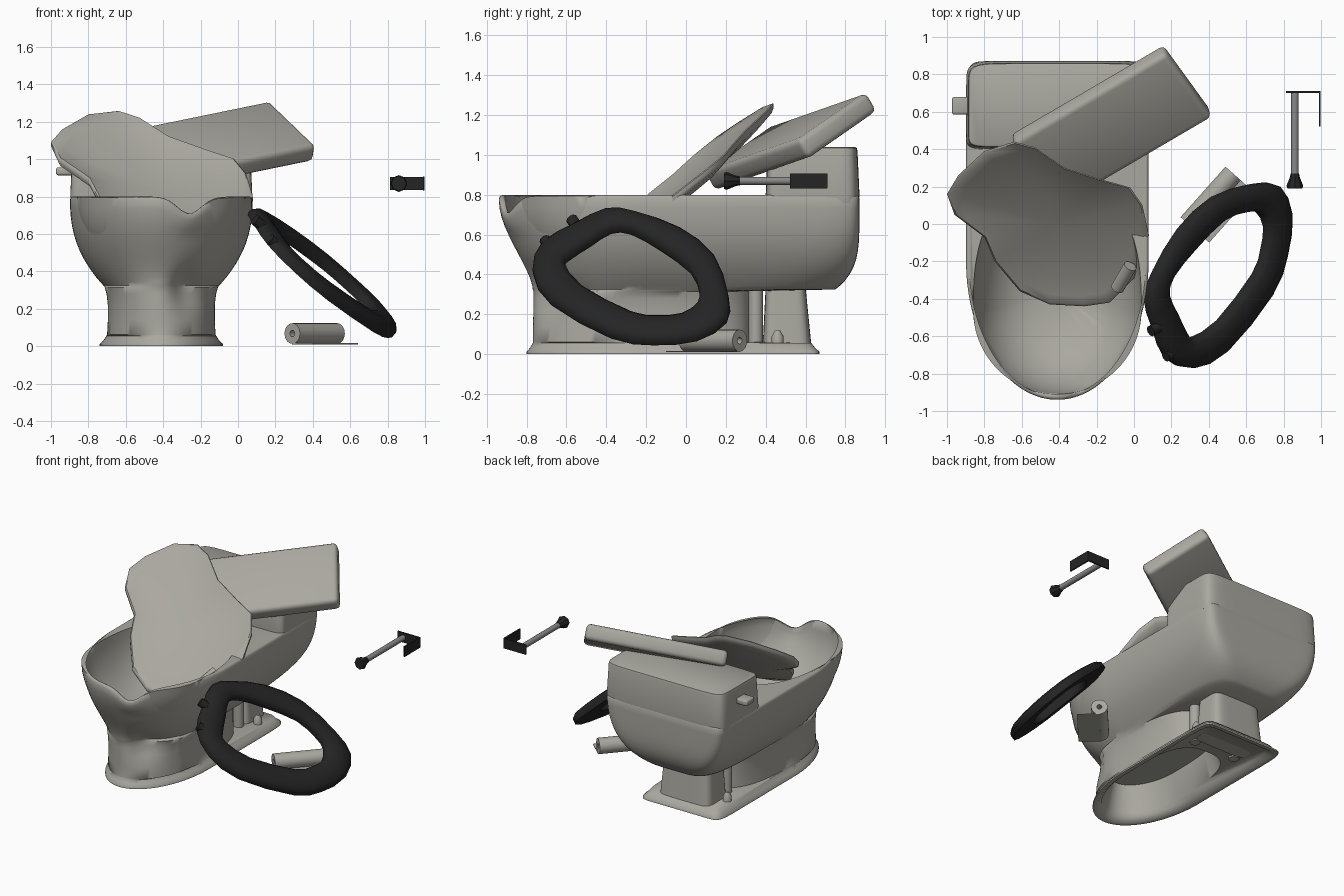
import bpy, bmesh, math
from mathutils import Vector as V

if "Cube" in bpy.data.objects:
    bpy.data.objects.remove(bpy.data.objects["Cube"])

CX = -0.41  # centre line of the toilet


def material(name, r, g, b):
    m = bpy.data.materials.new(name)
    m.diffuse_color = (r, g, b, 1)
    m.use_nodes = True
    m.node_tree.nodes["Principled BSDF"].inputs["Base Color"].default_value = m.diffuse_color
    return m


PORCELAIN = material("warm_grey_porcelain", 0.40, 0.39, 0.35)
BLACK = material("black_plastic", 0.018, 0.018, 0.018)
METAL = material("grey_metal", 0.25, 0.25, 0.25)


def finish(name, bm, mat, angle=40):
    bmesh.ops.recalc_face_normals(bm, faces=bm.faces)
    me = bpy.data.meshes.new(name)
    bm.to_mesh(me)
    bm.free()
    ob = bpy.data.objects.new(name, me)
    bpy.context.collection.objects.link(ob)
    me.materials.append(mat)
    bpy.ops.object.select_all(action='DESELECT')
    ob.select_set(True)
    bpy.context.view_layer.objects.active = ob
    bpy.ops.object.shade_smooth_by_angle(angle=math.radians(angle))
    return ob


def loft(name, rings, mat, wrap=False, angle=40):
    bm = bmesh.new()
    vs = [[bm.verts.new(p) for p in r] for r in rings]
    n = len(vs[0])
    pairs = list(zip(vs, vs[1:])) + ([(vs[-1], vs[0])] if wrap else [])
    for a, b in pairs:
        for i in range(n):
            j = (i + 1) % n
            bm.faces.new((a[i], a[j], b[j], b[i]))
    if not wrap:
        bm.faces.new(vs[0])
        bm.faces.new(vs[-1])
    return finish(name, bm, mat, angle)


def egg(z, y0, y1, hw, back=8, front=2, mid=None, n=96):
    """Horizontal outline: round front from y0, squarer back to y1."""
    mid = y0 + 0.4 * (y1 - y0) if mid is None else mid
    out = []
    for i in range(n):
        a = 2 * math.pi * (i + 0.5) / n
        c, s = math.cos(a), math.sin(a)
        e = back if s > 0 else front
        x = math.copysign(abs(c) ** (2 / e), c) * hw
        y = mid + (abs(s) ** (2 / e) * (y1 - mid) if s > 0
                   else -abs(s) ** (2 / e) * (mid - y0))
        out.append(V((CX + x, y, z)))
    return out


def circle(c, axis, r, n=20):
    axis = V(axis).normalized()
    u = axis.orthogonal().normalized()
    w = axis.cross(u)
    return [V(c) + r * (u * math.cos(2 * math.pi * i / n) + w * math.sin(2 * math.pi * i / n))
            for i in range(n)]


def rod(name, stops, mat, n=16):
    """Turned part: list of (centre, radius) along a straight axis."""
    axis = V(stops[-1][0]) - V(stops[0][0])
    return loft(name, [circle(c, axis, r, n) for c, r in stops], mat)


def box(name, c, u, v, w, mat, bevel=0.0):
    """Box from a centre and three half-axis vectors."""
    bm = bmesh.new()
    bmesh.ops.create_cube(bm, size=2)
    for p in bm.verts:
        x, y, z = p.co
        p.co = V(c) + V(u) * x + V(v) * y + V(w) * z
    bmesh.ops.recalc_face_normals(bm, faces=bm.faces)
    bm.normal_update()
    if bevel:
        bmesh.ops.bevel(bm, geom=bm.edges[:], offset=bevel, segments=3, profile=0.5, affect='EDGES')
    return finish(name, bm, mat)


def smooth_loop(pts):
    """Closed loop with a smooth extra point in every gap."""
    P = [V(p) for p in pts]
    n, out = len(P), []
    for i in range(n):
        a, b, c, d = P[i - 1], P[i], P[(i + 1) % n], P[(i + 2) % n]
        out += [b, (9 * (b + c) - a - d) / 16]
    return out


# Hollow foot and pedestal, from the inside out and up
rings = [egg(0.25, -0.68, 0.22, 0.21, 3), egg(0.06, -0.72, 0.28, 0.25, 3),
         egg(0.03, -0.74, 0.60, 0.27, 16), egg(0, -0.77, 0.64, 0.30, 16),
         egg(0, -0.80, 0.67, 0.33, 16), egg(0.012, -0.80, 0.67, 0.33, 16),
         egg(0.03, -0.785, 0.65, 0.31, 16), egg(0.055, -0.77, 0.63, 0.294, 16)]
rings += [egg(z, -0.768, 0.33, w, 3)
          for z, w in ((0.062, 0.29), (0.14, 0.286), (0.22, 0.286), (0.28, 0.293), (0.315, 0.303))]
# Flaring body that carries bowl and tank
for i in range(13):
    t = (i / 12) ** 1.3
    f = t ** 0.85
    rings.append(egg(0.325 + 0.46 * t, -0.772 - 0.168 * f * f * (3 - 2 * f),
                     0.75 + 0.121 * (1 - (1 - t) ** 5), 0.31 + 0.178 * (1 - (1 - t) ** 2.4),
                     5 + 15 * t, mid=-0.2))
# Rounded rim, then the basin
rings += [egg(0.797, -0.934, 0.865, 0.482, 20, mid=-0.2), egg(0.80, -0.922, 0.855, 0.473, 20, mid=-0.2)]
for i in range(12):
    a = math.radians(2 + 7.4 * i)
    s = math.cos(a) ** 0.8
    rings.append(egg(0.81 - 0.45 * math.sin(a), -0.36 - 0.55 * s, -0.36 + 0.57 * s, 0.45 * s, 2.6))
for ring in rings:
    for p in ring:
        # broken dip in the front rim
        if p.y < -0.5 and p.z > 0.6:
            p.z -= 0.09 * math.exp(-((p.x + 0.26) / 0.09) ** 2) * (p.z - 0.6) / 0.2
        # dent in the pedestal
        if p.y < -0.5 and 0.1 < p.z < 0.5:
            k = 0.06 * math.exp(-((p.x + 0.26) / 0.09) ** 2 - ((p.z - 0.3) / 0.1) ** 2)
            p.x -= k * 0.5
            p.y += k
loft("bowl", rings, PORCELAIN, angle=60)

# Tank upper part
loft("tank", [egg(z, 0.40 + d, 0.871 - d, 0.487 - d, 9, 14, 0.63)
              for z, d in ((0.76, 0.004), (0.80, 0), (1.02, 0.01), (1.035, 0.014), (1.04, 0.022))],
     PORCELAIN)
box("flush_handle", (-0.925, 0.632, 0.935), (0.048, 0, 0), (0, 0.047, 0), (0, 0, 0.021),
    PORCELAIN, 0.012)

# Rear support, pipes and floor bolts
loft("rear_support", [egg(0.04, 0.385, 0.63, 0.21, 6, 6), egg(0.34, 0.40, 0.60, 0.19, 6, 6)], PORCELAIN)
for side in (-1, 1):
    x = CX + side * 0.17
    rod("rear_pipe", [((x, 0.35, 0.04), 0.036), ((x, 0.35, 0.34), 0.036)], PORCELAIN)
    x = CX + side * 0.25
    rod("floor_bolt", [((x, 0.46, z), r) for z, r in ((0.04, 0.03), (0.09, 0.03), (0.12, 0.012))],
        PORCELAIN)

# Tank lid, knocked askew
A, B, D = V((-0.65, 0.43, 1.15)), V((0.17, 0.91, 1.318)), V((-0.40, 0.085, 0.91))
u, v = (B - A) / 2, (D - A) / 2
n = v.cross(u).normalized()
n = n if n.z > 0 else -n
box("tank_lid", A + u + v - n * 0.055, u, v, n * 0.055, PORCELAIN, 0.03)

# Broken seat cover: dished shard resting in the bowl
outline = [(-0.64, 0.44), (-0.80, 0.39), (-0.94, 0.26), (-1.0, 0.16), (-0.96, 0.05), (-0.80, -0.07),
           (-0.745, -0.20), (-0.61, -0.36), (-0.45, -0.43), (-0.265, -0.44), (-0.13, -0.42),
           (0.0, -0.29), (0.08, -0.06), (0.045, 0.10), (-0.02, 0.195), (-0.18, 0.24),
           (-0.37, 0.30), (-0.53, 0.41)]
centre = V((-0.42, 0.0))


def cover_ring(s, drop):
    out = []
    for p in outline:
        q = centre + (V(p) - centre) * s
        z = 0.945 + 0.75 * q.y - 0.12 * (q.x + 0.7)
        out.append(V((q.x, q.y, z - 0.07 * (1 - s ** 2.5) - drop)))
    return out


steps = (0.05, 0.35, 0.65, 0.88, 0.98)
loft("seat_cover", [cover_ring(s, 0) for s in steps] + [cover_ring(1, 0.01), cover_ring(1, 0.03)]
     + [cover_ring(s, 0.045) for s in reversed(steps)], PORCELAIN)
rod("cover_hinge", [((-0.09, -0.345, 0.65), 0.036), ((-0.02, -0.225, 0.74), 0.036)], PORCELAIN)

# Black seat ring leaning on the bowl
outer = smooth_loop([(0.645, 0.21), (0.78, 0.20), (0.845, 0.05), (0.82, -0.17), (0.74, -0.38),
                     (0.50, -0.68), (0.32, -0.77), (0.18, -0.72), (0.115, -0.56),
                     (0.07, -0.40), (0.12, -0.25), (0.25, -0.03), (0.43, 0.14)])
inner = smooth_loop([(0.60, 0.065), (0.67, 0.06), (0.71, -0.02), (0.695, -0.14), (0.65, -0.27),
                     (0.46, -0.52), (0.32, -0.61), (0.28, -0.585), (0.23, -0.48),
                     (0.185, -0.38), (0.21, -0.28), (0.33, -0.13), (0.48, 0.02)])
N = V((0.947, -0.2, 1)).normalized()


def on_seat(x, y, h):
    return V((x, y, 0.73 - 0.947 * (x - 0.07) + 0.2 * (y + 0.4))) + N * h


section = [(0, -0.03), (0, 0.01), (0.15, 0.03), (0.5, 0.04), (0.85, 0.028), (1, 0.005), (1, -0.03)]
loft("seat", [[on_seat(*i.lerp(o, t), h) for o, i in zip(outer, inner)] for t, h in section],
     BLACK, wrap=True, angle=60)
for x, y in ((0.10, -0.565), (0.18, -0.70)):
    rod("seat_hinge", [(on_seat(x + 0.03, y + 0.015, 0), 0.03),
                       (on_seat(x - 0.01, y - 0.008, 0), 0.03)], BLACK, 10)

# Paper roll and loose sheet
p0, p1 = V((0.29, 0.0, 0.068)), V((0.53, 0.27, 0.068))
axis = p1 - p0
loft("paper_roll", [circle(p, axis, r, 28) for p, r in ((p0, 0.055), (p1, 0.055), (p1, 0.017), (p0, 0.017))],
     PORCELAIN, wrap=True)
side = V((axis.y, -axis.x, 0)).normalized()
box("paper_sheet", (p0 + p1) / 2 + side * 0.075 + V((0, 0, -0.055)),
    axis / 2, side * 0.075, (0, 0, 0.003), PORCELAIN)

# Paper holder: rod, flared cap and bent strip
rod("holder_rod", [((0.86, 0.70, 0.87), 0.02), ((0.86, 0.25, 0.87), 0.02)], METAL)
rod("holder_cap", [((0.86, y, 0.87), r)
                   for y, r in ((0.27, 0.022), (0.245, 0.028), (0.205, 0.045), (0.19, 0.04))], BLACK, 8)
box("holder_back_strip", (0.905, 0.705, 0.87), (0.092, 0, 0), (0, 0.005, 0), (0, 0, 0.036), BLACK)
box("holder_side_strip", (0.993, 0.615, 0.87), (0.005, 0, 0), (0, 0.093, 0), (0, 0, 0.038), BLACK)
